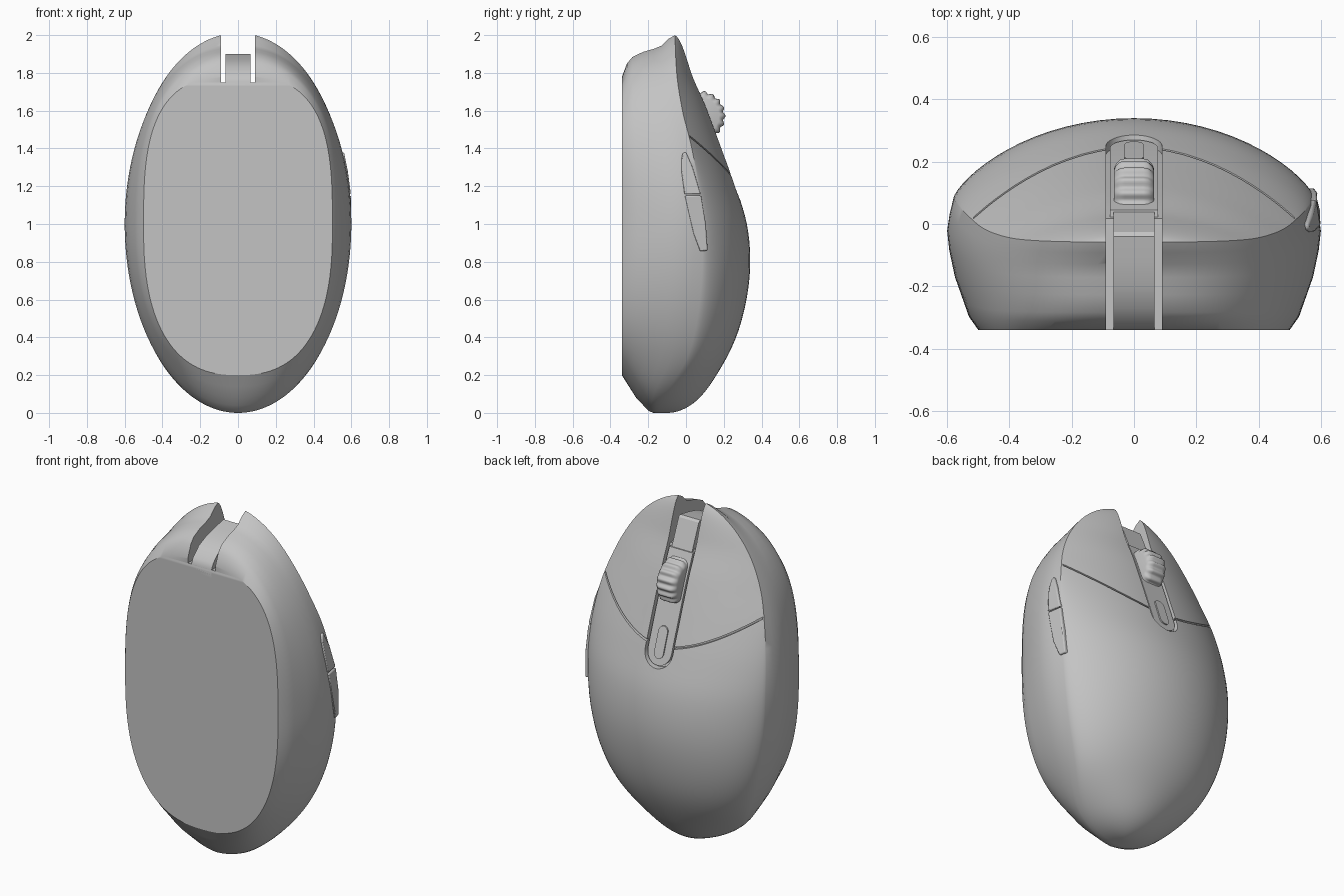
import bpy, bmesh, math

cube = bpy.data.objects.get("Cube")
if cube:
    bpy.data.objects.remove(cube)

grey = bpy.data.materials.new("soft_grey")
grey.use_nodes = True
grey.diffuse_color = (0.55, 0.55, 0.55, 1)
grey.node_tree.nodes["Principled BSDF"].inputs["Base Color"].default_value = (0.55, 0.55, 0.55, 1)


def curve(keys, v):
    """Smooth value through (position, value) keys."""
    v = min(max(v, keys[0][0]), keys[-1][0])
    n = len(keys)
    slope = lambda i: ((keys[min(i + 1, n - 1)][1] - keys[max(i - 1, 0)][1])
                       / (keys[min(i + 1, n - 1)][0] - keys[max(i - 1, 0)][0]))
    i = max(k for k in range(n - 1) if keys[k][0] <= v)
    (a, p), (b, q) = keys[i], keys[i + 1]
    d, t = b - a, (v - a) / (b - a)
    return ((1 + 2 * t) * (1 - t) ** 2 * p + t * (1 - t) ** 2 * d * slope(i)
            + t * t * (3 - 2 * t) * q + t * t * (t - 1) * d * slope(i + 1))


def loft(name, sections, caps=True, angle=30):
    """Skin closed cross-sections into one solid."""
    bm = bmesh.new()
    rows = [[bm.verts.new(p) for p in s] for s in sections]
    n = len(rows[0])
    for a, b in zip(rows, rows[1:]):
        for j in range(n):
            bm.faces.new((a[j], a[(j + 1) % n], b[(j + 1) % n], b[j]))
    if caps:
        bm.faces.new(rows[0])
        bm.faces.new(rows[-1])
    bmesh.ops.remove_doubles(bm, verts=bm.verts, dist=1e-5)
    bmesh.ops.dissolve_degenerate(bm, edges=bm.edges, dist=1e-6)
    bmesh.ops.recalc_face_normals(bm, faces=bm.faces)
    mesh = bpy.data.meshes.new(name)
    bm.to_mesh(mesh)
    bm.free()
    mesh.materials.append(grey)
    ob = bpy.data.objects.new(name, mesh)
    bpy.context.collection.objects.link(ob)
    smooth(ob, angle)
    return ob


def activate(ob):
    bpy.ops.object.select_all(action='DESELECT')
    ob.select_set(True)
    bpy.context.view_layer.objects.active = ob


def smooth(ob, angle=30):
    activate(ob)
    bpy.ops.object.shade_smooth_by_angle(angle=math.radians(angle))


def cut(ob, cutter):
    cutter.hide_render = True
    mod = ob.modifiers.new("cut", 'BOOLEAN')
    mod.object, mod.operation, mod.solver = cutter, 'DIFFERENCE', 'EXACT'
    activate(ob)
    bpy.ops.object.modifier_apply(modifier=mod.name)
    bpy.data.objects.remove(cutter)


def box(name, x0, x1, y0, y1, z0, z1):
    return loft(name, [[(x0, y0, z), (x1, y0, z), (x1, y1, z), (x0, y1, z)] for z in (z0, z1)])


# Shell shape: crest line, rim line, dome roundness and flank profiles
def by_angle(keys):
    return [(math.acos(1 - z), y) for z, y in keys]


CREST = by_angle([(0, -.10), (.06, .05), (.19, .155), (.4, .265), (.6, .32), (.8, .34), (1, .322),
                  (1.2, .262), (1.4, .19), (1.6, .115), (1.8, .03), (2, -.06)])
RIM = by_angle([(0, -.15), (.1, -.11), (.3, .01), (.5, .06), (.75, .085), (1, .085), (1.2, .065),
                (1.4, .03), (1.6, -.02), (1.8, -.05), (2, -.06)])
ROUND = by_angle([(0, .55), (.4, .62), (.9, .74), (1.2, .82), (1.5, 1), (2, 1)])
LEVELS = [0, .1, .2, .4, .6, .75, .88, 1]
TAIL = [0, .15, .3, .6, .8, .95, 1, 1]
SIDE = [0, .3, .45, .75, .93, 1, 1, 1]
NOSE = [0, .32, .47, .59, .66, .74, .91, 1]
STRETCH = 1.011


def height(s, t):
    rim = curve(RIM, t)
    return rim + (curve(CREST, t) - rim) * max(0, 1 - s * s) ** curve(ROUND, t)


def rim_width(s):
    return .6 * s * (1 - .035 * s ** 4)


def surface(x, z):
    c = 1 - z
    t = math.acos(max(-1, c / STRETCH if c < 0 else c))
    return height(x / max(rim_width(math.sin(t)), .01), t)


def shell_section(t):
    c, s = math.cos(t), max(0, math.sin(t))
    if s < 1e-6:
        s = 0
    rim_z = 1 - c * (STRETCH if c < 0 else 1)
    e = 2 / (2.5 if c > 0 else 3)
    base_x, base_z = .5 * s ** e, .99 - math.copysign(.79 * abs(c) ** e, c)
    rim_y = curve(RIM, t)
    mix = abs(c) ** 2
    flank = []
    for k, level in enumerate(LEVELS[:-1]):
        b = SIDE[k] * (1 - mix) + (TAIL if c > 0 else NOSE)[k] * mix
        tuck = rim_width(s) - .6 * s if level > .8 else 0
        flank.append((base_x + (.6 * s - base_x) * b + tuck * .4, -.34 + (rim_y + .34) * level,
                      base_z + (rim_z - base_z) * b))
    dome = []
    for j in range(33):
        q = math.sin(math.pi / 2 * (j / 16 - 1))
        dome.append((rim_width(s) * q, height(q, t), rim_z))
    return [(-x, y, z) for x, y, z in flank] + dome + flank[::-1]


STEPS = 72
body = loft("shell", [shell_section(math.pi * i / STEPS) for i in range(STEPS + 1)], caps=False)


# Capsule-ended strip that follows the crest
def strip(name, z0, z1, r, low, high, round_top=False):
    rows = []
    zs = [z0 + r * (1 - math.cos(math.pi / 2 * (i + .6) / 8.6)) for i in range(9)]
    if round_top:
        zs += [z0 + z1 - z for z in reversed(zs)]
    else:
        zs += [zs[-1] + (z1 - zs[-1]) * i / 12 for i in range(1, 13)]
    for z in zs:
        d = max(0, z0 + r - z, z - z1 + r if round_top else 0)
        h = math.sqrt(max(r * r - d * d, 1e-6))
        y = surface(0, z)
        rows.append([(-h, y + low, z), (h, y + low, z), (h, y + high, z), (-h, y + high, z)])
    return loft(name, rows)


# Button seams
def seam(side):
    rows = []
    for i in range(25):
        x = .05 + .465 * i / 24
        z = 1.245 + .215 * (x / .51) ** 1.7
        y = surface(x, z)
        rows.append([(side * x, y + dy, z + dz) for dy, dz in
                     ((-.018, -.006), (-.018, .006), (.1, .006), (.1, -.006))])
    return loft("seam_cutter", rows)


for side in (-1, 1):
    cut(body, seam(side))
cut(body, strip("channel_cutter", 1.13, 1.85, .09, -.035, .2))
cut(body, box("slot_cutter", -.09, .09, -.6, .6, 1.75, 2.2))
smooth(body)

# Centre strip with small button
strip("centre_strip", 1.142, 1.74, .077, -.05, -.012)
strip("centre_button", 1.18, 1.35, .03, -.03, -.004, round_top=True)

# Nose bridge in the slot
BRIDGE = [(-.34, 1.7), (-.34, 1.755), (-.325, 1.785), (-.27, 1.835), (-.2, 1.865), (-.12, 1.885),
          (-.04, 1.9), (-.025, 1.89), (.045, 1.725), (.04, 1.7)]
loft("nose_bridge", [[(x, y, z) for y, z in BRIDGE] for x in (-.066, .066)])

# Ribbed scroll wheel
wheel = []
for x, shrink, rib in ((-.065, .03, 0), (-.06, .016, .3), (-.045, .003, 1), (-.03, 0, 1),
                       (.03, 0, 1), (.045, .003, 1), (.06, .016, .3), (.065, .03, 0)):
    ring = []
    for i in range(144):
        a = math.tau * i / 144
        r = .128 + .006 * rib * math.cos(18 * a) - shrink
        ring.append((x, .076 + r * math.cos(a), 1.572 + r * math.sin(a)))
    wheel.append(ring)
loft("scroll_wheel", wheel, angle=45)


# Thumb buttons on the left flank
def thumb_button(name, outline):
    flank = lambda y, z: .6 * math.sqrt(1 - (z - 1) ** 2) - .22 * max(0, y - .02)
    ob = loft(name, [[(flank(y, z) + off, y, z) for y, z in outline] for off in (-.05, .006)])
    bevel = ob.modifiers.new("soft_edges", 'BEVEL')
    bevel.width, bevel.segments = .006, 2
    smooth(ob, 40)


thumb_button("thumb_button_front", [(-.018, 1.375), (0, 1.38), (.035, 1.3), (.078, 1.158),
                                    (-.008, 1.158), (-.024, 1.28), (-.025, 1.34)])
thumb_button("thumb_button_rear", [(-.006, 1.15), (.08, 1.15), (.105, 1.0), (.115, .86),
                                   (.075, .855), (.04, .95)])
